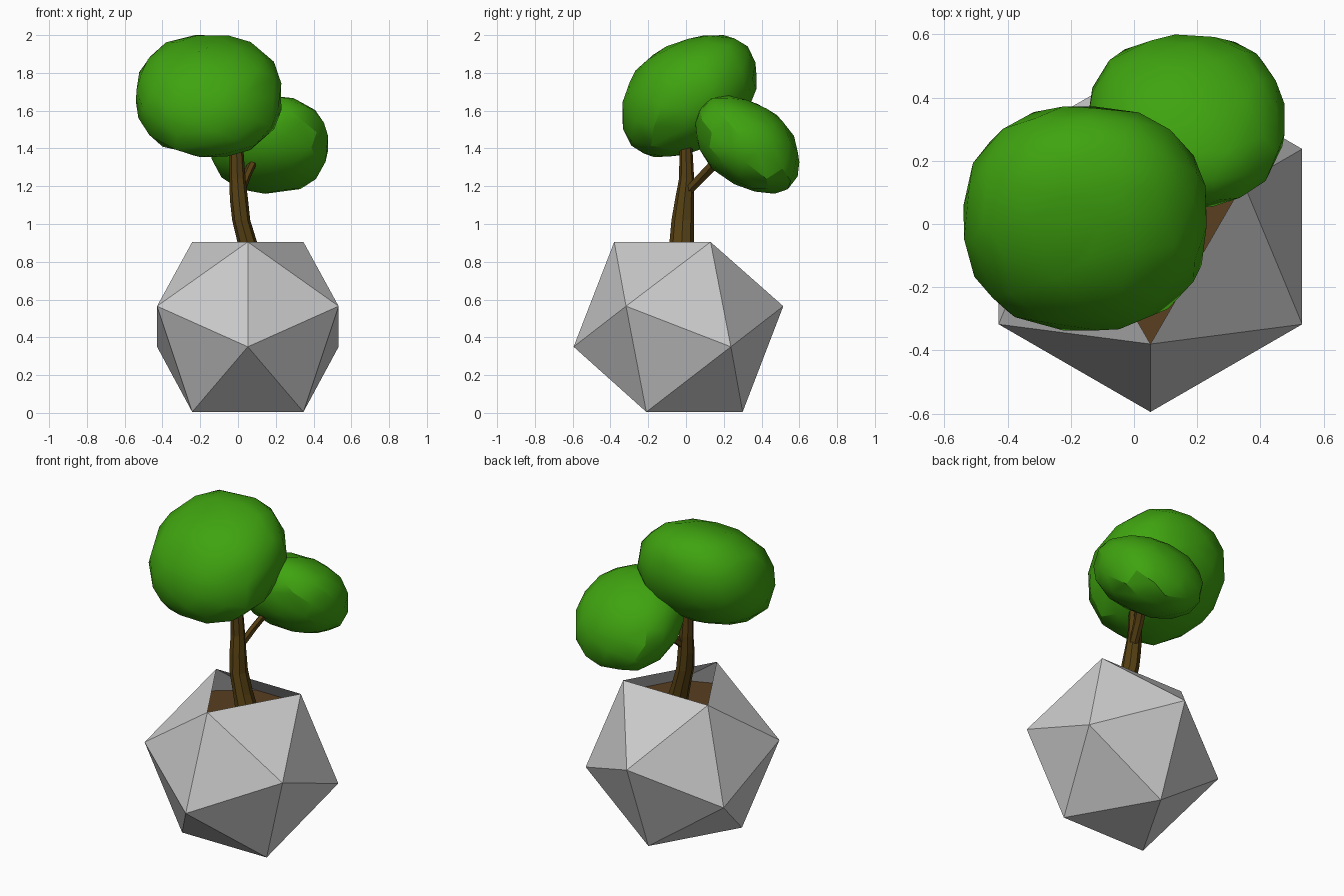
import bpy, bmesh, random
from math import sin, cos, pi, sqrt, radians
from mathutils import Vector

if "Cube" in bpy.data.objects:
    bpy.data.objects.remove(bpy.data.objects["Cube"])

random.seed(4)


def material(name, rgb):
    m = bpy.data.materials.new(name)
    m.diffuse_color = (*rgb, 1)
    m.use_nodes = True
    m.node_tree.nodes["Principled BSDF"].inputs["Base Color"].default_value = m.diffuse_color
    return m


def finish(bm, name, mat=None):
    bmesh.ops.recalc_face_normals(bm, faces=bm.faces)
    me = bpy.data.meshes.new(name)
    bm.to_mesh(me)
    bm.free()
    ob = bpy.data.objects.new(name, me)
    bpy.context.collection.objects.link(ob)
    if mat:
        me.materials.append(mat)
    return ob


def smooth(ob, angle):
    bpy.ops.object.select_all(action='DESELECT')
    ob.select_set(True)
    bpy.context.view_layer.objects.active = ob
    bpy.ops.object.shade_smooth_by_angle(angle=radians(angle))


GREEN = material("leaf_green", (0.05, 0.37, 0.005))
BARK = material("bark_brown", (0.09, 0.05, 0.006))
SOIL = material("soil_brown", (0.10, 0.05, 0.015))


# Icosahedron standing on one face: four triangles of points
def icosahedron():
    bm = bmesh.new()
    for r, z, start in ((0.34, 0.005, 90), (0.555, 0.35, -90),
                        (0.555, 0.565, 90), (0.34, 0.905, -90)):
        for k in range(3):
            a = radians(start + 120 * k)
            bm.verts.new((0.052 + r * cos(a), -0.04 + r * sin(a), z))
    bmesh.ops.convex_hull(bm, input=bm.verts)
    bm.normal_update()
    return bm


# Pot: top face left open
bm = icosahedron()
bmesh.ops.delete(bm, geom=[f for f in bm.faces if f.normal.z > 0.95], context='FACES_ONLY')
finish(bm, "pot")

# Soil: level slice through the pot
bm = icosahedron()
cut = bmesh.ops.bisect_plane(bm, geom=bm.verts[:] + bm.edges[:] + bm.faces[:],
                             plane_co=(0, 0, 0.74), plane_no=(0, 0, 1),
                             clear_outer=True, clear_inner=True)
rim = [e for e in cut['geom_cut'] if isinstance(e, bmesh.types.BMEdge)]
bmesh.ops.contextual_create(bm, geom=rim)
for f in bm.faces:
    if f.normal.z < 0:
        f.normal_flip()
me = bpy.data.meshes.new("soil")
bm.to_mesh(me)
bm.free()
me.materials.append(SOIL)
bpy.context.collection.objects.link(bpy.data.objects.new("soil", me))


# Limbs: rings (x, y, z, rx, ry) joined into a faceted tube
def limb(name, rings, sides):
    bm = bmesh.new()
    loops = []
    for x, y, z, rx, ry in rings:
        loops.append([bm.verts.new((x + rx * cos(2 * pi * k / sides),
                                    y + ry * sin(2 * pi * k / sides), z))
                      for k in range(sides)])
    for a, b in zip(loops, loops[1:]):
        for k in range(sides):
            j = (k + 1) % sides
            bm.faces.new((a[k], a[j], b[j], b[k]))
    bm.faces.new(loops[0])
    bm.faces.new(loops[-1])
    return finish(bm, name, BARK)


limb("trunk", [(0.10, -0.03, 0.73, 0.07, 0.07),
               (0.05, -0.023, 0.90, 0.052, 0.065),
               (0.017, -0.017, 1.02, 0.048, 0.06),
               (0.005, -0.008, 1.13, 0.048, 0.05),
               (-0.003, 0.003, 1.24, 0.043, 0.04),
               (-0.008, 0.0, 1.40, 0.036, 0.034),
               (-0.03, 0.0, 1.55, 0.03, 0.03)], 8)
limb("branch", [(0.01, 0.0, 1.16, 0.025, 0.035),
                (0.045, 0.09, 1.255, 0.025, 0.04),
                (0.08, 0.16, 1.33, 0.025, 0.04),
                (0.13, 0.24, 1.42, 0.02, 0.03)], 6)


# Leaf crowns: faceted, slightly boxy, sheared ellipsoids fitted to a box
def crown(name, low, high, shear, count):
    low, high = Vector(low), Vector(high)
    pts = []
    for i in range(count):
        z = 1 - (2 * i + 1) / count
        a = i * pi * (3 - sqrt(5)) + random.uniform(-0.12, 0.12)
        r = sqrt(1 - z * z)
        p = Vector((r * cos(a), r * sin(a), z))
        p /= sum(abs(c) ** 2.35 for c in p) ** (1 / 2.35)
        p.z += shear * p.y
        pts.append(p)
    lo = Vector([min(p[k] for p in pts) for k in range(3)])
    hi = Vector([max(p[k] for p in pts) for k in range(3)])
    bm = bmesh.new()
    for p in pts:
        bm.verts.new([low[k] + (p[k] - lo[k]) / (hi[k] - lo[k]) * (high[k] - low[k])
                      for k in range(3)])
    bmesh.ops.convex_hull(bm, input=bm.verts)
    bmesh.ops.dissolve_limit(bm, angle_limit=radians(9), verts=bm.verts, edges=bm.edges)
    smooth(finish(bm, name, GREEN), 28)


crown("upper_leaves", (-0.54, -0.337, 1.355), (0.23, 0.372, 2.0), 0.31, 90)
crown("lower_leaves", (-0.147, 0.05, 1.16), (0.477, 0.6, 1.68), -0.38, 80)
